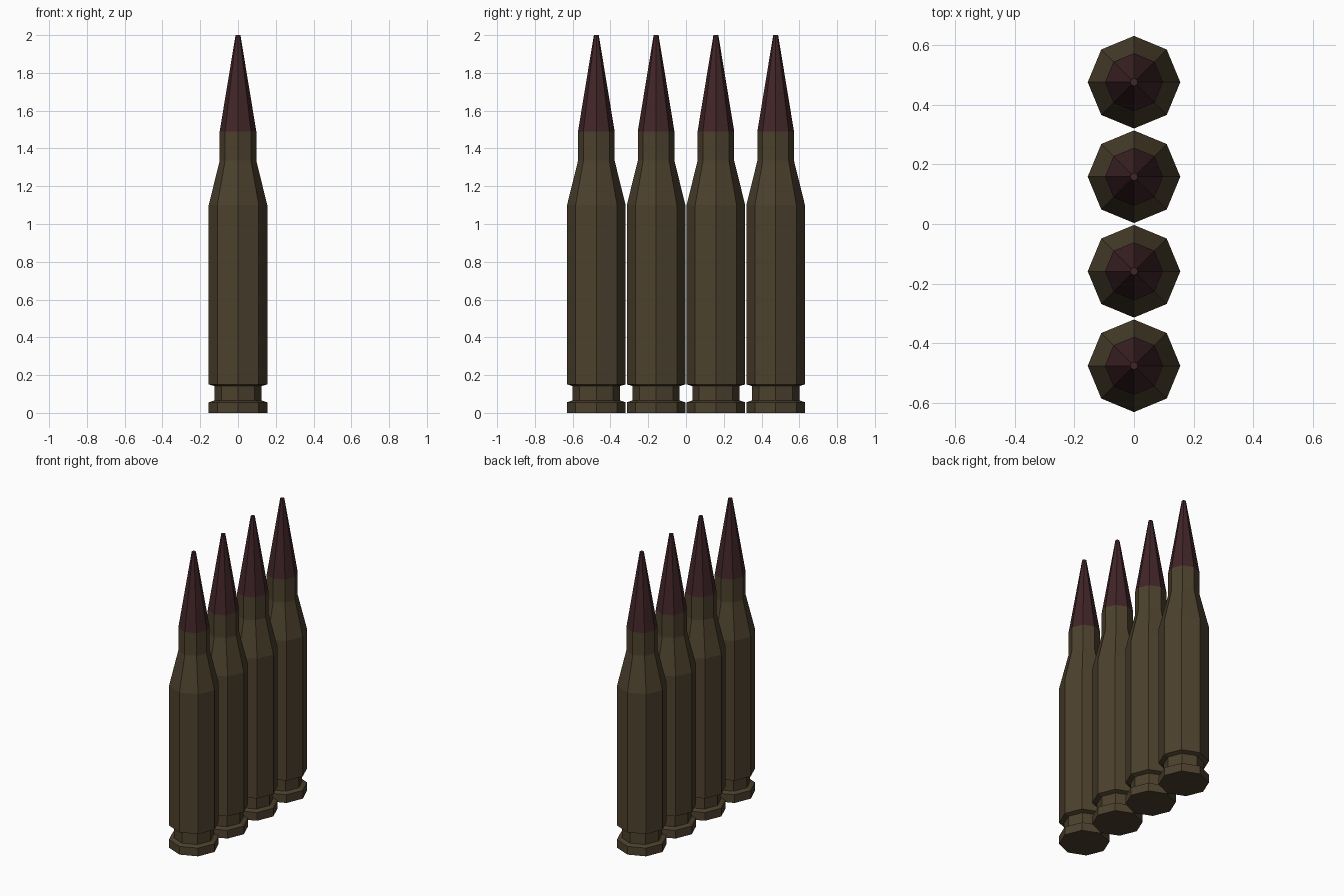
import bpy, bmesh, math

if "Cube" in bpy.data.objects:
    bpy.data.objects.remove(bpy.data.objects["Cube"])

SIDES = 8
SPACING = 0.3165


def material(name, rgb):
    m = bpy.data.materials.new(name)
    m.diffuse_color = (*rgb, 1.0)
    m.use_nodes = True
    m.node_tree.nodes["Principled BSDF"].inputs["Base Color"].default_value = m.diffuse_color
    return m


def lathe(name, profile, y, mat, cap_bottom=False, cap_top=False):
    """Revolve (radius, height) points into a flat-faced octagonal solid."""
    bm = bmesh.new()
    rings = []
    for r, z in profile:
        angles = [2 * math.pi * i / SIDES for i in range(SIDES)]
        rings.append([bm.verts.new((r * math.cos(a), r * math.sin(a), z)) for a in angles])
    for low, high in zip(rings, rings[1:]):
        for i in range(SIDES):
            j = (i + 1) % SIDES
            bm.faces.new((low[i], low[j], high[j], high[i]))
    if cap_bottom:
        bm.faces.new(rings[0][::-1])
    if cap_top:
        bm.faces.new(rings[-1])
    mesh = bpy.data.meshes.new(name)
    bm.to_mesh(mesh)
    bm.free()
    mesh.materials.append(mat)
    obj = bpy.data.objects.new(name, mesh)
    obj.location.y = y
    bpy.context.collection.objects.link(obj)
    return obj


brass = material("dark_brass", (0.072, 0.052, 0.026))
copper = material("dark_copper", (0.052, 0.018, 0.021))

# Rim, extractor groove, body, shoulder and neck
case_profile = [(0.155, 0), (0.155, 0.056), (0.125, 0.066), (0.125, 0.142),
                (0.155, 0.151), (0.155, 1.10), (0.097, 1.335), (0.097, 1.49)]
# Tapered tip with a tiny flat end
tip_profile = [(0.097, 1.49), (0.013, 2.0)]

# Four cartridges in a row
for n in range(4):
    y = (n - 1.5) * SPACING
    lathe(f"case_{n + 1}", case_profile, y, brass, cap_bottom=True)
    lathe(f"tip_{n + 1}", tip_profile, y, copper, cap_top=True)
